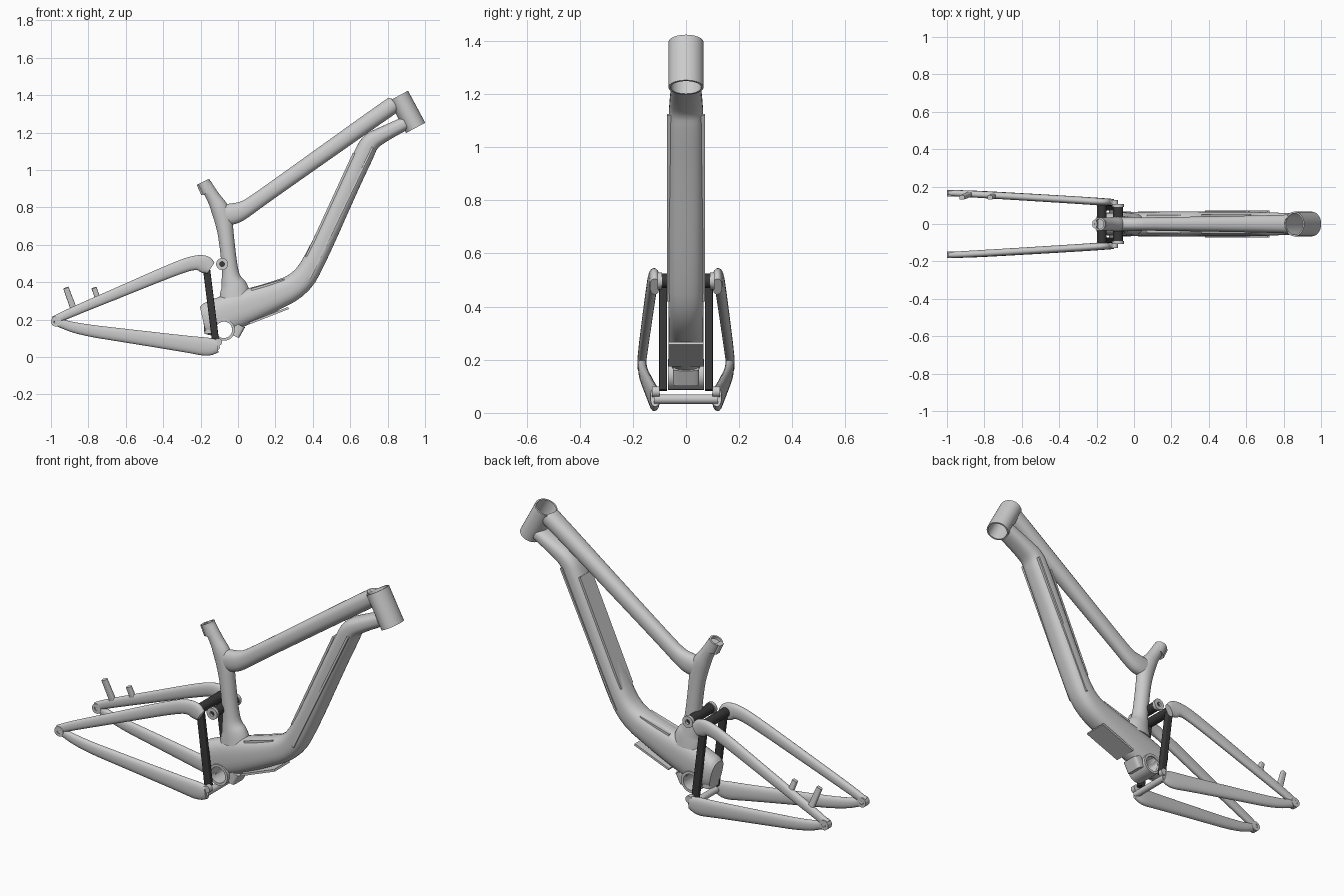
import bpy, bmesh, math
from mathutils import Vector

if "Cube" in bpy.data.objects:
    bpy.data.objects.remove(bpy.data.objects["Cube"])

SIDES = 28
dark = bpy.data.materials.new("dark_metal")
dark.diffuse_color = (0.04, 0.04, 0.04, 1)
dark.use_nodes = True
dark.node_tree.nodes["Principled BSDF"].inputs["Base Color"].default_value = dark.diffuse_color


def finish(name, bm, mirror=False, mat=None):
    bmesh.ops.recalc_face_normals(bm, faces=bm.faces)
    me = bpy.data.meshes.new(name)
    bm.to_mesh(me)
    bm.free()
    ob = bpy.data.objects.new(name, me)
    bpy.context.collection.objects.link(ob)
    bpy.ops.object.select_all(action='DESELECT')
    ob.select_set(True)
    bpy.context.view_layer.objects.active = ob
    bpy.ops.object.shade_smooth_by_angle(angle=math.radians(35))
    if mat:
        me.materials.append(mat)
    if mirror:
        m = ob.modifiers.new("mirror", 'MIRROR')
        m.use_axis = (False, True, False)
        m.use_clip = False
        m.use_mirror_merge = False
    return ob


def smooth(pts, passes=2):
    # corner cutting that keeps the end points
    pts = [Vector(p) for p in pts]
    for _ in range(passes):
        out = [pts[0]]
        for a, b in zip(pts, pts[1:]):
            out += [a.lerp(b, .25), a.lerp(b, .75)]
        pts = out + [pts[-1]]
    return pts


def tube(name, pts, power=2.0, passes=2, n=SIDES, **kw):
    # sweep along (x, y, z, half height, half width in y)
    pts = smooth(pts, passes)
    pos = [Vector(p[:3]) for p in pts]
    bm = bmesh.new()
    rings = []
    for i, p in enumerate(pts):
        t = (pos[min(i + 1, len(pos) - 1)] - pos[max(i - 1, 0)]).normalized()
        up = t.cross(Vector((0, 1, 0))).normalized()
        side = up.cross(t)
        ring = []
        for k in range(n):
            a = 2 * math.pi * (k + .5) / n
            c, s = math.cos(a), math.sin(a)
            c = math.copysign(abs(c) ** (2 / power), c)
            s = math.copysign(abs(s) ** (2 / power), s)
            ring.append(bm.verts.new(pos[i] + up * c * p[3] + side * s * p[4]))
        rings.append(ring)
    for a, b in zip(rings, rings[1:]):
        for k in range(n):
            bm.faces.new((a[k], a[(k + 1) % n], b[(k + 1) % n], b[k]))
    bm.faces.new(rings[0])
    bm.faces.new(rings[-1])
    return finish(name, bm, **kw)


def rod(name, a, b, r, inner=0, ry=None, **kw):
    # straight cylinder, or open pipe when inner is set
    a, b = Vector(a), Vector(b)
    t = (b - a).normalized()
    u = t.cross(Vector((0, 1, 0)))
    u = u.normalized() if u.length > .1 else Vector((1, 0, 0))
    v = t.cross(u)
    ry = ry or r
    prof = [(a, 1), (b, 1)] + ([(b, inner), (a, inner)] if inner else [])
    bm = bmesh.new()
    ang = [2 * math.pi * k / 32 for k in range(32)]
    rings = [[bm.verts.new(c + s * (u * r * math.cos(q) + v * ry * math.sin(q)))
              for q in ang] for c, s in prof]
    pairs = list(zip(rings, rings[1:] + rings[:1])) if inner else [(rings[0], rings[1])]
    for p, q in pairs:
        for k in range(32):
            j = (k + 1) % 32
            bm.faces.new((p[k], p[j], q[j], q[k]))
    if not inner:
        bm.faces.new(rings[0])
        bm.faces.new(rings[1])
    return finish(name, bm, **kw)


def cut(ob, cutter):
    m = ob.modifiers.new("cut", 'BOOLEAN')
    m.operation = 'DIFFERENCE'
    m.solver = 'EXACT'
    m.object = cutter
    bpy.context.view_layer.objects.active = ob
    bpy.ops.object.modifier_apply(modifier=m.name)


def plate(name, a, b, w, thick=.006, **kw):
    # thin flat cover between two points, half width w
    return tube(name, [(*a, thick, w), (*b, thick, w)], power=30, passes=0, n=4, **kw)


# head tube
top, bot = Vector((.858, 0, 1.396)), Vector((.95, 0, 1.225))
rod("head_tube", top, bot, .058, inner=.87, ry=.066)

# main frame tubes
top_tube = tube("top_tube", [
    (.865, 0, 1.372, .046, .052), (.76, 0, 1.30, .046, .048), (.49, 0, 1.109, .044, .042),
    (.118, 0, .845, .042, .036), (.04, 0, .79, .045, .036), (-.02, 0, .765, .058, .038),
    (-.08, 0, .76, .055, .036)], power=2.3)
down_tube = tube("down_tube", [
    (.895, 0, 1.25, .036, .055), (.775, 0, 1.19, .042, .06), (.705, 0, 1.15, .05, .064),
    (.674, 0, 1.085, .054, .065), (.60, 0, .93, .054, .066), (.417, 0, .524, .057, .067),
    (.33, 0, .385, .067, .067), (.17, 0, .315, .08, .067), (.01, 0, .257, .097, .066),
    (-.085, 0, .222, .10, .062), (-.165, 0, .20, .09, .06), (-.187, 0, .195, .075, .052)],
    power=2.6)
tube("seat_tube", [
    (-.015, 0, .32, .085, .06), (-.02, 0, .37, .075, .055), (-.035, 0, .41, .055, .048),
    (-.042, 0, .46, .042, .042), (-.064, 0, .65, .041, .04), (-.078, 0, .74, .05, .04),
    (-.10, 0, .80, .048, .04), (-.13, 0, .85, .036, .035), (-.175, 0, .925, .033, .033)])

# seat clamp
rod("seat_clamp", (-.158, 0, .88), (-.186, 0, .937), .036, inner=.75)
tube("clamp_ear", [(-.185, 0, .87, .012, .02), (-.21, 0, .925, .012, .02)], power=6, passes=0)

# bore the head tube and the crank hole
bore = rod("head_bore", top * 1.2 - bot * .2, bot * 1.5 - top * .5, .052, ry=.059)
crank = rod("crank_bore", (-.075, -.3, .145), (-.075, .3, .145), .044)
cut(top_tube, bore)
cut(down_tube, bore)
cut(down_tube, crank)
for ob in (bore, crank):
    bpy.data.objects.remove(ob)

# crank shell and the bracket below it
rod("crank_shell", (-.075, -.068, .145), (-.075, .068, .145), .058, inner=.76)
tube("shell_bracket", [(.01, 0, .17, .03, .05), (-.015, 0, .11, .022, .05)], power=5, passes=0)
tube("rear_bracket", [(-.155, 0, .20, .03, .05), (-.15, 0, .125, .03, .05)], power=3, passes=0)

# battery covers on the down tube
plate("lower_cover", (.708, 0, 1.13), (.372, 0, .43), .073)
bpy.data.objects["lower_cover"].location = (.012, 0, -.008)
plate("upper_cover", (.62, 0, 1.09), (.365, 0, .535), .052)
plate("motor_top_cover", (.25, 0, .412), (.07, 0, .36), .05)
plate("motor_bottom_cover", (.27, 0, .262), (.06, 0, .18), .068)

# rear triangle
tube("seat_stay", [
    (-.985, .166, .195, .022, .016), (-.9, .162, .235, .025, .018), (-.63, .147, .348, .03, .019),
    (-.31, .128, .483, .036, .02), (-.22, .122, .508, .038, .02), (-.175, .118, .495, .05, .02),
    (-.145, .118, .475, .035, .018)], power=2.3, mirror=True)
tube("chain_stay", [
    (-.98, .166, .19, .02, .016), (-.85, .161, .148, .031, .018), (-.58, .145, .111, .037, .019),
    (-.26, .125, .067, .045, .02), (-.16, .118, .053, .051, .02), (-.11, .116, .06, .036, .018)],
    power=2.3, mirror=True)
rod("dropout", (-.973, .148, .19), (-.973, .182, .19), .027, inner=.45, mirror=True)

# brake mounts, on one side only
tube("brake_mount_rear", [(-.88, .158, .26, .017, .013), (-.92, .142, .37, .015, .012)], power=4, passes=0)
tube("brake_mount_front", [(-.745, .152, .30, .015, .013), (-.77, .142, .37, .014, .012)], power=4, passes=0)

# suspension linkage
tube("rocker_arm", [(-.172, .086, .50, .019, .015), (-.12, .086, .085, .019, .015)],
     power=6, passes=0, mirror=True, mat=dark)
rod("upper_cross_bar", (-.172, -.105, .495), (-.172, .105, .495), .026, mat=dark)
rod("pivot_cross_bar", (-.085, -.095, .497), (-.085, .095, .497), .027, mat=dark)
rod("pivot_cap", (-.085, .09, .497), (-.085, .108, .497), .032, inner=.4, mirror=True)
rod("lower_cross_bar", (-.115, -.12, .052), (-.115, .12, .052), .018)
rod("lower_pivot_bolt", (-.105, .10, .08), (-.105, .128, .08), .02, mirror=True)
